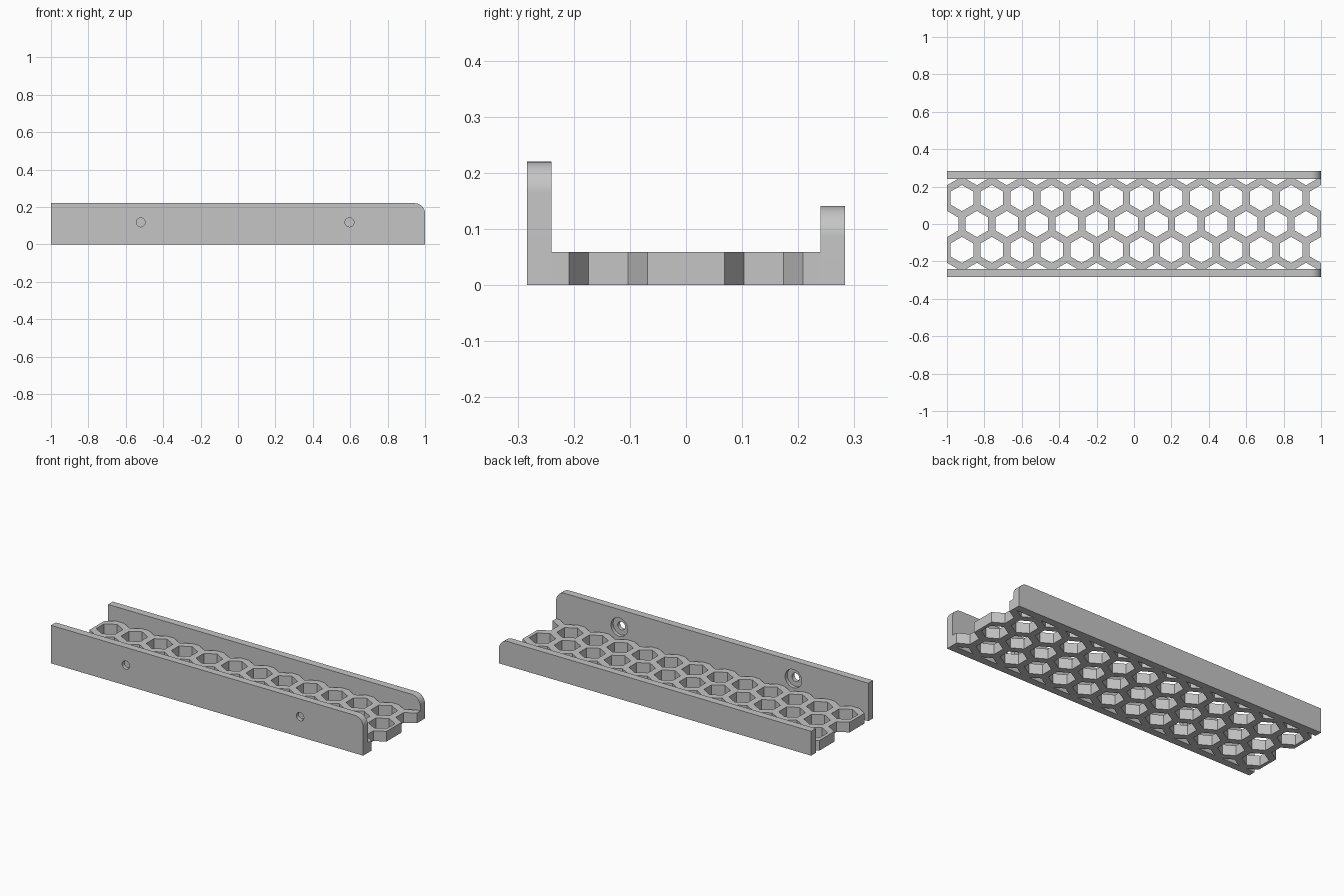
import bpy, bmesh, math
from mathutils import Vector

cube = bpy.data.objects.get("Cube")
if cube:
    bpy.data.objects.remove(cube, do_unlink=True)

HALF_LEN, HALF_WID, WALL, FLOOR = 1.0, 0.283, 0.043, 0.059
PITCH, HEX_R, CORNER_R = 0.16, 0.07, 0.055
INNER = HALF_WID - WALL

grey = bpy.data.materials.new("plain grey")
grey.use_nodes = True
grey.diffuse_color = (0.56, 0.56, 0.56, 1)
grey.node_tree.nodes["Principled BSDF"].inputs["Base Color"].default_value = grey.diffuse_color


def circle(cx, cy, r, n, start=0.0):
    return [(cx + r * math.cos(start + 2 * math.pi * i / n),
             cy + r * math.sin(start + 2 * math.pi * i / n)) for i in range(n)]


def prisms(name, profiles, low, high, along):
    """Extrude closed profiles along y (profile in x, z) or z (profile in x, y)."""
    bm = bmesh.new()
    for profile in profiles:
        pts = [(a, low, b) if along == "y" else (a, b, low) for a, b in profile]
        face = bm.faces.new([bm.verts.new(p) for p in pts])
        top = bmesh.ops.extrude_face_region(bm, geom=[face])["geom"]
        shift = Vector((0, high - low, 0)) if along == "y" else Vector((0, 0, high - low))
        bmesh.ops.translate(bm, vec=shift,
                            verts=[v for v in top if isinstance(v, bmesh.types.BMVert)])
    bmesh.ops.recalc_face_normals(bm, faces=bm.faces)
    mesh = bpy.data.meshes.new(name)
    bm.to_mesh(mesh)
    bm.free()
    mesh.materials.append(grey)
    obj = bpy.data.objects.new(name, mesh)
    bpy.context.collection.objects.link(obj)
    return obj


def activate(obj):
    bpy.ops.object.select_all(action="DESELECT")
    obj.select_set(True)
    bpy.context.view_layer.objects.active = obj


def cut(obj, cutter):
    mod = obj.modifiers.new("cut", "BOOLEAN")
    mod.operation, mod.solver, mod.object = "DIFFERENCE", "EXACT", cutter
    activate(obj)
    bpy.ops.object.modifier_apply(modifier=mod.name)
    bpy.data.objects.remove(cutter, do_unlink=True)


def rail(name, y0, y1, height):
    """Side wall with its upper corner rounded at the +x end."""
    cx, cz = HALF_LEN - CORNER_R, height - CORNER_R
    arc = [(cx + CORNER_R * math.cos(math.pi / 2 * i / 12),
            cz + CORNER_R * math.sin(math.pi / 2 * i / 12)) for i in range(13)]
    profile = [(-HALF_LEN, 0), (HALF_LEN, 0)] + arc + [(-HALF_LEN, height)]
    return prisms(name, [profile], y0, y1, "y")


# Honeycomb floor: rows of hexagons, clipped by the plate ends and the rails
plate = [(-HALF_LEN, -INNER), (HALF_LEN, -INNER), (HALF_LEN, INNER), (-HALF_LEN, INNER)]
floor = prisms("honeycomb_floor", [plate], 0, FLOOR, "z")
cells = []
for row in range(-2, 3):
    offset = PITCH / 2 if row % 2 else 0
    for col in range(-1, 14):
        cells.append(circle(-HALF_LEN + offset + col * PITCH,
                            row * PITCH * math.sqrt(3) / 2, HEX_R, 6, math.pi / 6))
cut(floor, prisms("hexagon_cutter", cells, -0.1, 0.2, "z"))

# Rails
front = rail("front_rail", -HALF_WID, -INNER, 0.22)
back = rail("back_rail", INNER, HALF_WID, 0.141)

# Screw holes, recessed on the inner side of the front rail
holes = [(-0.52, 0.118), (0.596, 0.118)]
cut(front, prisms("hole_cutter", [circle(x, z, 0.024, 32) for x, z in holes],
                  -0.4, -0.1, "y"))
cut(front, prisms("recess_cutter", [circle(x, z, 0.053, 32) for x, z in holes],
                  -INNER - 0.02, -0.1, "y"))

for obj in (front, back):
    activate(obj)
    bpy.ops.object.shade_smooth_by_angle(angle=math.radians(30))
